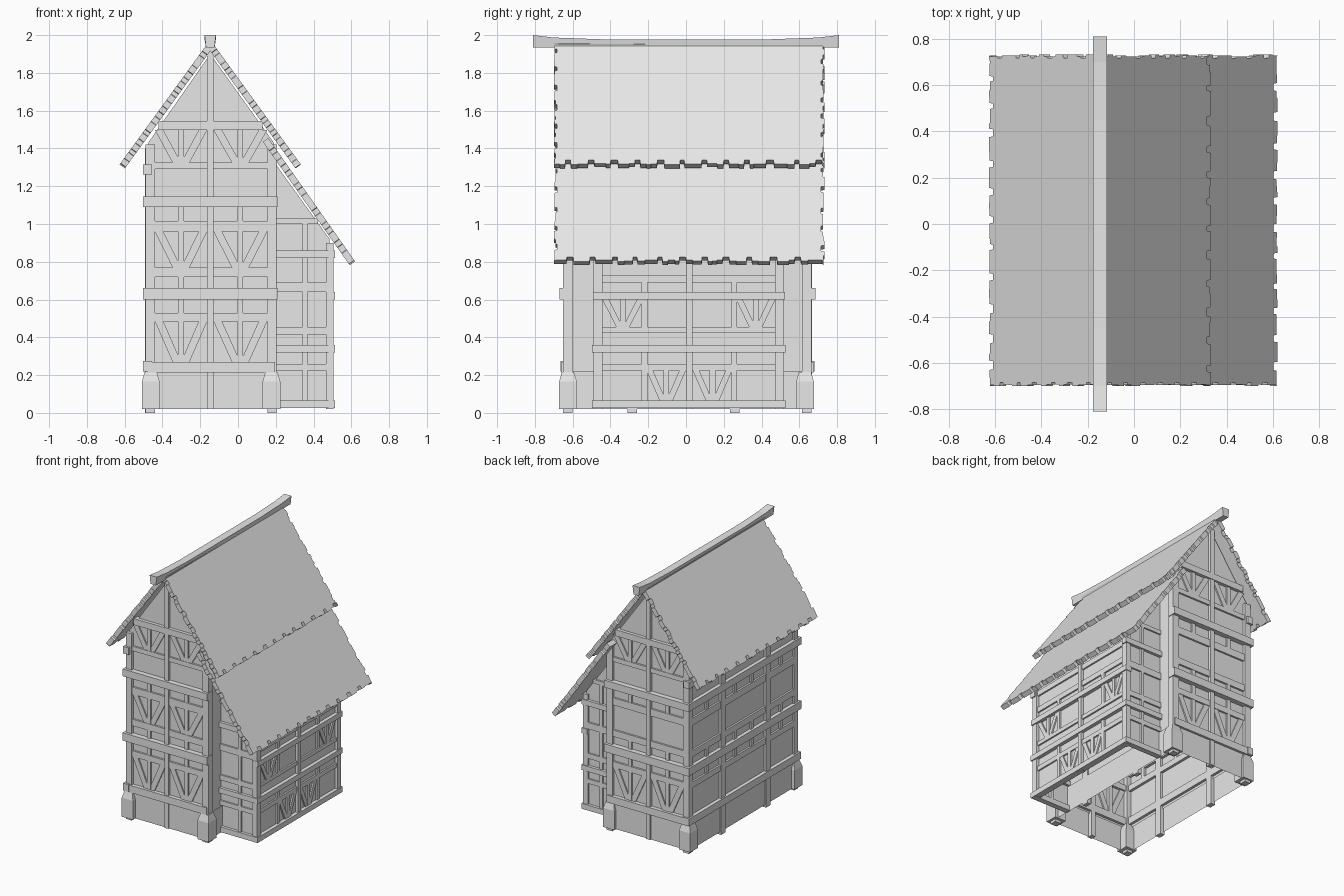
import bpy, bmesh, math, random
from mathutils import Vector

random.seed(4)
old = bpy.data.objects.get("Cube")
if old:
    bpy.data.objects.remove(old, do_unlink=True)

grey = bpy.data.materials.new("plain_grey")
grey.use_nodes = True
grey.diffuse_color = (0.8, 0.8, 0.8, 1)
grey.node_tree.nodes["Principled BSDF"].inputs["Base Color"].default_value = (0.8, 0.8, 0.8, 1)


def finish(name, bm):
    bmesh.ops.recalc_face_normals(bm, faces=bm.faces[:])
    mesh = bpy.data.meshes.new(name)
    bm.to_mesh(mesh)
    bm.free()
    mesh.materials.append(grey)
    obj = bpy.data.objects.new(name, mesh)
    bpy.context.collection.objects.link(obj)
    return obj


def prism(bm, frame, pts, d0, d1):
    """Extrude a polygon drawn on a plane from depth d0 to depth d1."""
    a = [bm.verts.new(frame(u, v, d0)) for u, v in pts]
    b = [bm.verts.new(frame(u, v, d1)) for u, v in pts]
    faces = [bm.faces.new(a), bm.faces.new(b[::-1])]
    for i in range(len(pts)):
        j = (i + 1) % len(pts)
        faces.append(bm.faces.new((a[i], b[i], b[j], a[j])))
    return faces


def wall_x(plane, side):
    return lambda u, z, d: Vector((plane + side * d, u, z))


def wall_y(plane, side):
    return lambda u, z, d: Vector((u, plane + side * d, z))


def bar(bm, frame, u0, u1, z0, z1, out):
    prism(bm, frame, [(u0, z0), (u1, z0), (u1, z1), (u0, z1)], -0.02, out)


def stud(bm, frame, u, z0, z1, width=0.03, out=0.012):
    bar(bm, frame, u - width / 2, u + width / 2, z0, z1, out)


def v_brace(bm, frame, a, b, z0, z1, w=0.045):
    """Two diagonals that meet at the foot of a middle stud."""
    c = (a + b) / 2
    for s, e in ((1, a), (-1, b)):
        prism(bm, frame, [(e, z1), (e + s * w, z1), (c, z0), (c - s * w, z0)], -0.01, 0.01)
    stud(bm, frame, c, z0, z1)


def shell(name, frame, pts, d0, d1):
    """Closed walls with an open underside."""
    bm = bmesh.new()
    faces = prism(bm, frame, pts, d0, d1)
    bmesh.ops.delete(bm, geom=[faces[-1]], context='FACES_ONLY')
    finish(name, bm)


# Walls: the last edge of each outline is the open bottom
flat_y = wall_y(0, 1)
L, R, MID = -0.475, 0.19, -0.147
F, B = -0.63, 0.645
shell("main_walls", flat_y, [(L, 0.2), (L, 1.43), (MID, 1.9), (R, 1.43), (R, 0.2)], F, B)
shell("lean_to_walls", flat_y, [(R, 0.03), (R, 1.33), (0.485, 0.92), (0.485, 0.03)], -0.475, 0.505)

# Plinth ring, open above and below
bm = bmesh.new()
faces = prism(bm, flat_y, [(L - .01, .02), (L - .01, .22), (R + .01, .22), (R + .01, .02)], F - .012, B + .012)
bmesh.ops.delete(bm, geom=[faces[3], faces[5]], context='FACES_ONLY')
finish("plinth", bm)

# Corner stones with tapered tops
for fx, cx in (("right", -0.462), ("left", 0.177)):
    for fy, cy in (("front", -0.625), ("back", 0.63)):
        bm = bmesh.new()
        h = 0.047
        faces = prism(bm, lambda u, v, d: Vector((cx + u, cy + v, d)),
                      [(-h, -h), (h, -h), (h, h), (-h, h)], 0.02, 0.165)
        top = bmesh.ops.extrude_face_region(bm, geom=[faces[1]])["geom"]
        for v in [g for g in top if isinstance(g, bmesh.types.BMVert)]:
            v.co = Vector((cx + (v.co.x - cx) * 0.68, cy + (v.co.y - cy) * 0.68, 0.217))
        bmesh.ops.delete(bm, geom=[faces[1]], context='FACES_ONLY')
        finish(f"corner_stone_{fy}_{fx}", bm)

# Corner posts of the main house
bm = bmesh.new()
for x0 in (-0.49, 0.155):
    for y0 in (-0.65, 0.615):
        prism(bm, flat_y, [(x0, 0), (x0 + .05, 0), (x0 + .05, 1.42), (x0, 1.42)], y0, y0 + .05)
finish("corner_posts", bm)

RAILS = ((.485, .53), (.72, .77), (.96, 1.015), (1.29, 1.325))
BEAMS = ((.6, .66), (1.09, 1.145))
BAYS = ((-0.44, -0.163), (-0.13, 0.155))

# Timber framing of both gable ends
for name, frame, middle in (("front", wall_y(F, -1), True), ("back", wall_y(B, 1), False)):
    bm = bmesh.new()
    stud(bm, frame, MID, 0.02, 1.92, 0.034, 0.022)
    for z0, z1 in RAILS:
        bar(bm, frame, -0.46, 0.18, z0, z1, 0.014)
    bar(bm, frame, -0.48, 0.195, .215, .27, 0.03)
    bar(bm, frame, -0.42, 0.13, 1.497, 1.545, 0.025)
    for z0, z1 in BEAMS:
        bar(bm, frame, -0.503, 0.21, z0, z1, 0.04)
    for a, b in BAYS:
        for z0, z1 in ((.27, .485), (.77, .96), (1.325, 1.497)):
            if middle or z0 != .77:
                v_brace(bm, frame, a, b, z0, z1)
        for z0, z1 in ((.53, .6), (.66, .72), (1.015, 1.09)):
            stud(bm, frame, (a + b) / 2, z0, z1)
    finish(f"{name}_framing", bm)

# Long side framing, plain panels
bm = bmesh.new()
side = wall_x(L, -1)
for z0, z1 in RAILS[:3]:
    bar(bm, side, F, B, z0, z1, 0.014)
for z0, z1 in BEAMS + ((.22, .275), (1.262, 1.315)):
    bar(bm, side, -0.665, 0.68, z0, z1, 0.028)
for y in (-0.285, 0.257):
    stud(bm, side, y, 0, 1.4, 0.05, 0.018)
for y in (-0.45, -0.1, 0.1, 0.44):
    for z0, z1 in ((.53, .6), (.66, .72), (1.015, 1.09)):
        stud(bm, side, y, z0, z1)
finish("right_side_framing", bm)

# Posts on the side behind the lean-to
bm = bmesh.new()
for y in (-0.285, 0.257):
    stud(bm, wall_x(R, 1), y, 0, 1.3, 0.05, 0.012)
finish("inner_posts", bm)

# Lean-to side framing
bm = bmesh.new()
side = wall_x(0.485, 1)
for y, w in ((-0.465, .045), (0.017, .035), (0.495, .045)):
    stud(bm, side, y, 0.02, 0.9, w, 0.02)
for z0, z1 in ((.69, .73), (.425, .455), (.225, .26), (.82, .86)):
    bar(bm, side, -0.47, 0.5, z0, z1, 0.012)
for z0, z1 in ((.6, .64), (.32, .36), (.025, .065)):
    bar(bm, side, -0.492, 0.525, z0, z1, 0.028)
for y in (-0.22, 0.255):
    for z0, z1 in ((.64, .69), (.455, .6), (.26, .32), (.065, .225)):
        stud(bm, side, y, z0, z1)
for a, b, z0, z1 in ((-.443, -.225, .455, .6), (.265, .473, .455, .6),
                     (-.21, 0, .065, .225), (.035, .245, .065, .225)):
    v_brace(bm, side, a, b, z0, z1, 0.035)
finish("lean_to_side_framing", bm)

# Lean-to end framing
for name, frame in (("front", wall_y(-0.475, -1)), ("back", wall_y(0.505, 1))):
    bm = bmesh.new()
    stud(bm, frame, 0.492, 0.02, 0.9, 0.026, 0.015)
    stud(bm, frame, 0.355, 0.06, 1.0, 0.025)
    bar(bm, frame, R, 0.42, 1.0, 1.03, 0.012)
    for z0, z1 in ((.64, .69), (.415, .455), (.225, .26)):
        bar(bm, frame, R, 0.5, z0, z1, 0.012)
    for z0, z1 in ((.82, .86), (.32, .36), (.025, .065)):
        bar(bm, frame, R, 0.513, z0, z1, 0.022)
    finish(f"lean_to_{name}_framing", bm)


def ragged(length, deep):
    """Stepped shingle edge: (distance along, bite depth) pairs."""
    out, at, step = [], 0.0, 0
    while at < length - 0.02:
        end = min(at + random.uniform(0.022, 0.04), length)
        bite = deep if step % 4 == 2 else random.choice((0.0, 0.004, 0.008))
        out += [(at, bite), (end - 0.003, bite)]
        at, step = end, step + 1
    return out


def roof(name, top, foot, thick=0.035):
    (x0, z0), (x1, z1) = top, foot
    run = Vector((x1 - x0, 0, z1 - z0))
    length = run.length
    run.normalize()
    out = Vector((-run.z, 0, run.x)) if x1 > x0 else Vector((run.z, 0, -run.x))
    if out.z < 0:
        out = -out
    y0, y1 = -0.70, 0.732
    pts = [(y0 + b, s) for s, b in ragged(length, 0.016)]
    pts += [(y0 + s, length - b) for s, b in ragged(y1 - y0, 0.03)]
    pts += [(y1 - b, length - s) for s, b in ragged(length, 0.016)]
    bm = bmesh.new()
    start = Vector((x0, 0, z0))
    prism(bm, lambda y, s, d: start + run * s + Vector((0, y, 0)) - out * d, pts, 0, thick)
    finish(name, bm)


roof("main_roof_left", (MID, 1.975), (0.333, 1.315))
roof("main_roof_right", (MID, 1.975), (-0.627, 1.315))
roof("lean_to_roof", (0.16, 1.455), (0.62, 0.802))

# Ridge beam with flared ends
bm = bmesh.new()
half = [(0.81, 1.935), (0.81, 2.0), (0.7, 1.987), (0.45, 1.978)]
outline = [(y, z) for y, z in half] + [(-y, z) for y, z in half[::-1]]
prism(bm, wall_x(-0.147, 1), outline, -0.03, 0.03)
for v in bm.verts:
    if v.co.z < 1.95:
        v.co.x = -0.147 + (v.co.x + 0.147) * 0.75
finish("ridge_beam", bm)
